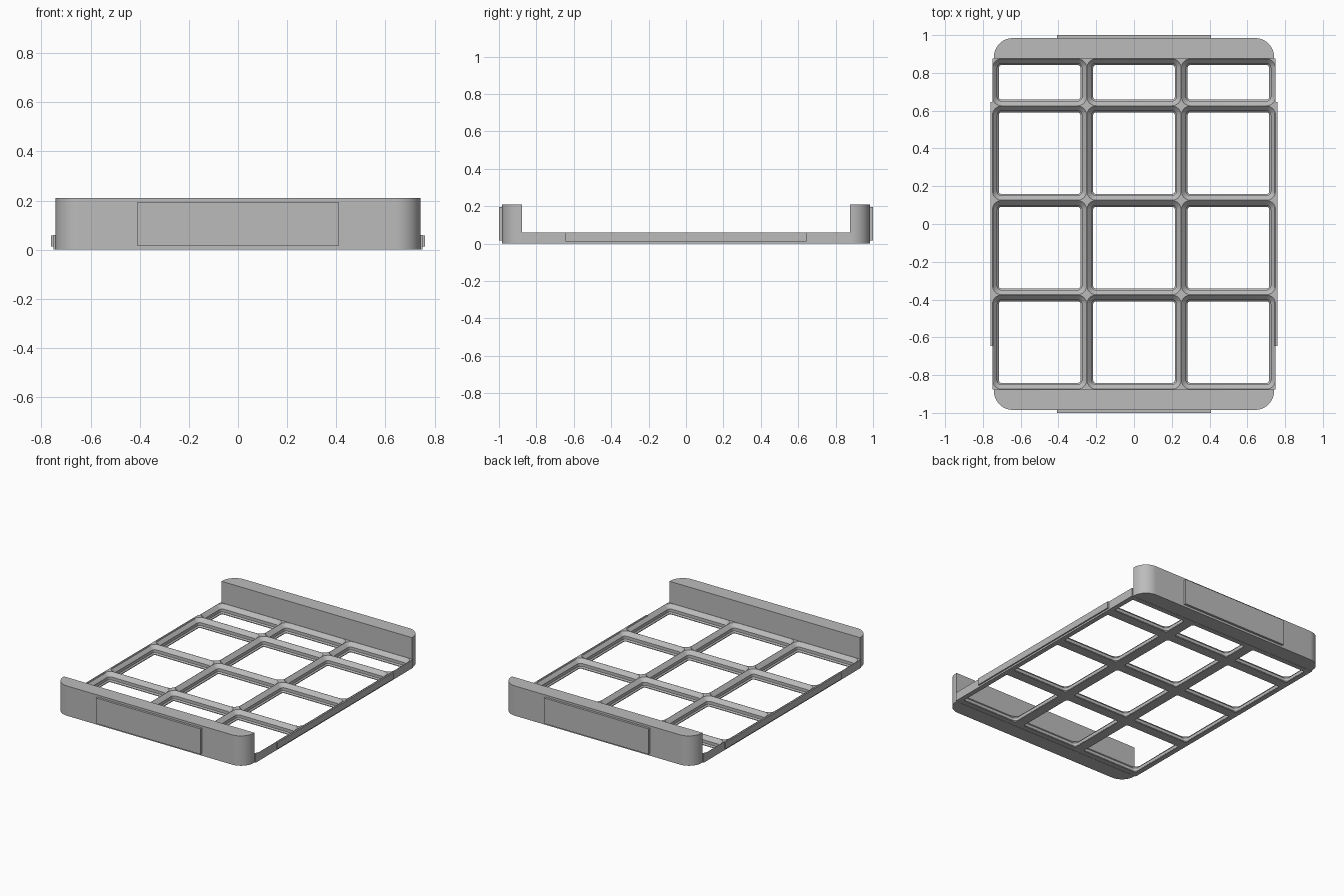
import bpy, bmesh, math

cube = bpy.data.objects.get("Cube")
if cube:
    bpy.data.objects.remove(cube, do_unlink=True)

grey = bpy.data.materials.new("plain grey")
grey.use_nodes = True
COLOUR = (0.5, 0.5, 0.5, 1)
grey.diffuse_color = COLOUR
grey.node_tree.nodes["Principled BSDF"].inputs["Base Color"].default_value = COLOUR


def finish(name, bm):
    bmesh.ops.recalc_face_normals(bm, faces=bm.faces)
    mesh = bpy.data.meshes.new(name)
    bm.to_mesh(mesh)
    bm.free()
    mesh.materials.append(grey)
    obj = bpy.data.objects.new(name, mesh)
    bpy.context.collection.objects.link(obj)
    bpy.ops.object.select_all(action='DESELECT')
    obj.select_set(True)
    bpy.context.view_layer.objects.active = obj
    bpy.ops.object.shade_smooth_by_angle(angle=math.radians(25))
    return obj


def rounded_rect(x0, x1, y0, y1, radii, steps=8):
    """Outline from the lower left corner, counter-clockwise, one radius per corner."""
    corners = [(x0, y0, 1, 1), (x1, y0, -1, 1), (x1, y1, -1, -1), (x0, y1, 1, -1)]
    points = []
    for k, (x, y, sx, sy) in enumerate(corners):
        r = radii[k]
        for i in range(steps + 1):
            a = math.pi + (k + i / steps) * math.pi / 2
            points.append((x + sx * r + r * math.cos(a), y + sy * r + r * math.sin(a)))
    return points


def box(name, x0, x1, y0, y1, z0, z1):
    bm = bmesh.new()
    for v in bmesh.ops.create_cube(bm, size=1)["verts"]:
        v.co = ((x0 + x1) / 2 + v.co.x * (x1 - x0),
                (y0 + y1) / 2 + v.co.y * (y1 - y0),
                (z0 + z1) / 2 + v.co.z * (z1 - z0))
    return finish(name, bm)


# Grid frame: each cell is a stepped funnel of rounded outlines
HEIGHT = 0.06
XS = [-0.75, -0.25, 0.25, 0.75]
YS = [-0.875, -0.375, 0.125, 0.625, 0.875]
# inset, corner radius, height; a zero inset is the square cell border
PROFILE = [(0, 0, 0), (0.034, 0.014, 0), (0.034, 0.014, 0.005), (0.026, 0.022, 0.013),
           (0.026, 0.022, 0.034), (0.001, 0.047, HEIGHT), (0, 0, HEIGHT)]

bm = bmesh.new()
for x0, x1 in zip(XS, XS[1:]):
    for y0, y1 in zip(YS, YS[1:]):
        rings = []
        for inset, r, z in PROFILE:
            outline = rounded_rect(x0 + inset, x1 - inset, y0 + inset, y1 - inset, [r] * 4)
            rings.append([bm.verts.new((x, y, z)) for x, y in outline])
        n = len(rings[0])
        for a, b in zip(rings, rings[1:]):
            for i in range(n):
                j = (i + 1) % n
                bm.faces.new((a[i], a[j], b[j], b[i]))
bmesh.ops.remove_doubles(bm, verts=bm.verts, dist=0.0001)
border = [e for e in bm.edges if e.is_boundary]
bmesh.ops.bridge_loops(bm, edges=border)
finish("grid_frame", bm)

# End walls with rounded outer corners, and their raised panels
for side, sy in (("front", -1), ("back", 1)):
    bm = bmesh.new()
    outline = rounded_rect(-0.742, 0.742, 0.877, 0.984, [0, 0, 0.1, 0.1], 12)
    base = bm.faces.new([bm.verts.new((x, sy * y, 0)) for x, y in outline])
    top = bmesh.ops.extrude_face_region(bm, geom=[base], use_keep_orig=True)["geom"]
    bmesh.ops.translate(bm, vec=(0, 0, 0.21),
                        verts=[g for g in top if isinstance(g, bmesh.types.BMVert)])
    bmesh.ops.remove_doubles(bm, verts=bm.verts, dist=0.0001)
    finish(side + "_wall", bm)
    ya, yb = sorted((sy * 0.98, sy * 1.0))
    box(side + "_panel", -0.408, 0.408, ya, yb, 0.015, 0.195)

# Low strips along the long sides
for side, sx in (("left", 1), ("right", -1)):
    xa, xb = sorted((sx * 0.745, sx * 0.76))
    box(side + "_strip", xa, xb, -0.645, 0.645, 0.012, 0.058)
    # Lower corner blocks joining the frame to the walls
    for end, sy in (("front", -1), ("back", 1)):
        xa, xb = sorted((sx * 0.70, sx * 0.742))
        ya, yb = sorted((sy * 0.872, sy * 0.88))
        box(side + "_" + end + "_joint", xa, xb, ya, yb, 0.001, 0.058)
